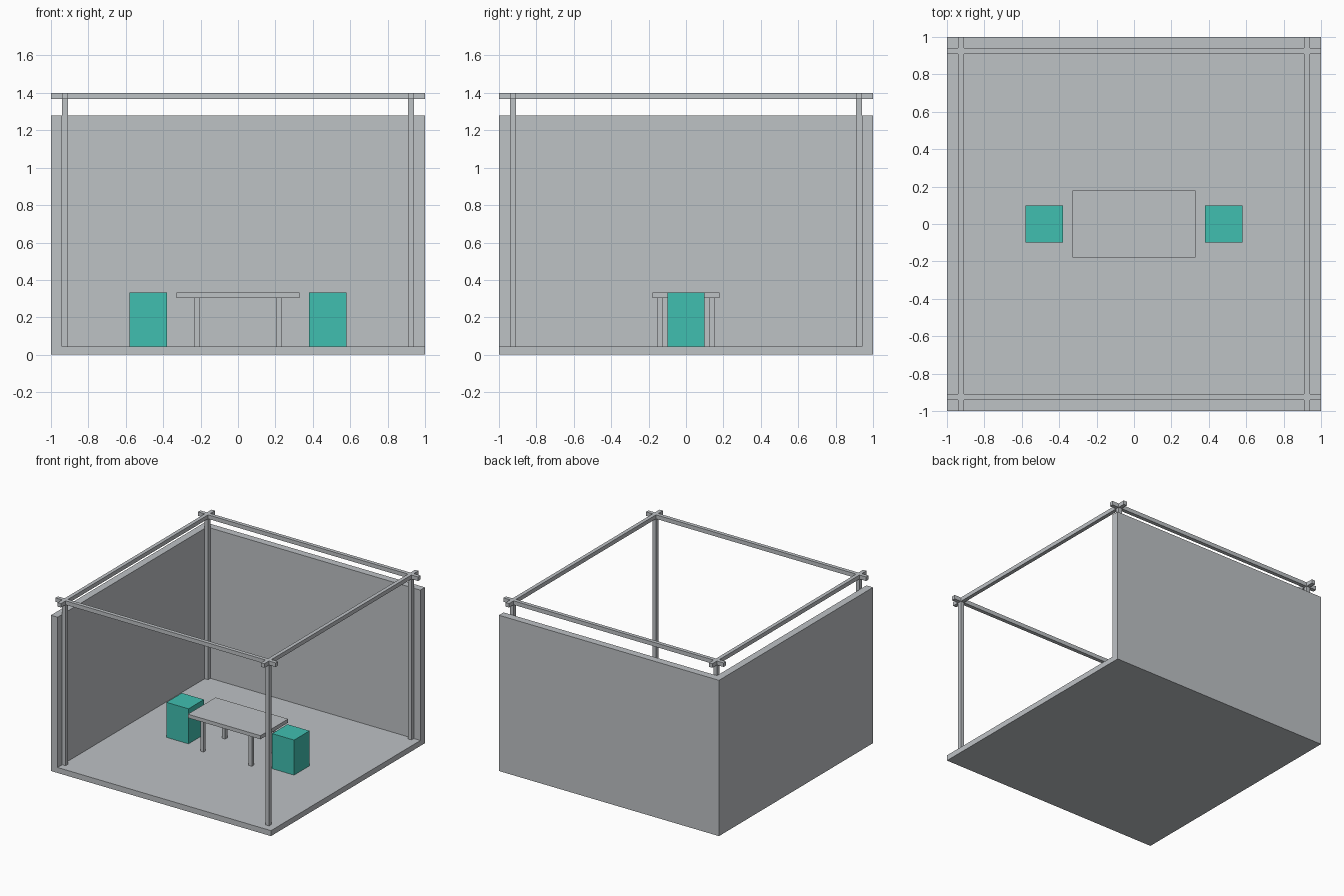
import bpy, bmesh, math

if "Cube" in bpy.data.objects:
    bpy.data.objects.remove(bpy.data.objects["Cube"])


def material(name, rgb):
    m = bpy.data.materials.new(name)
    m.diffuse_color = (*rgb, 1.0)
    m.use_nodes = True
    m.node_tree.nodes["Principled BSDF"].inputs["Base Color"].default_value = m.diffuse_color
    return m


GREY = material("light_grey", (0.515, 0.539, 0.56))
TEAL = material("teal", (0.051, 0.521, 0.434))


def finish(bm, name, mat):
    bmesh.ops.recalc_face_normals(bm, faces=bm.faces)
    me = bpy.data.meshes.new(name)
    bm.to_mesh(me)
    bm.free()
    me.materials.append(mat)
    ob = bpy.data.objects.new(name, me)
    bpy.context.collection.objects.link(ob)
    return ob


def box(name, mat, x, y, z):
    """Box from (min, max) ranges."""
    bm = bmesh.new()
    bmesh.ops.create_cube(bm, size=1)
    for v in bm.verts:
        v.co = [r[0] if c < 0 else r[1] for c, r in zip(v.co, (x, y, z))]
    return finish(bm, name, mat)


def cells(name, mat, xs, ys, zs, filled):
    """Clean single skin around the filled cells of an uneven grid."""
    axes = (xs, ys, zs)

    def solid(c):
        if any(i < 0 or i >= len(a) - 1 for i, a in zip(c, axes)):
            return False
        return filled(*c)

    bm = bmesh.new()
    for i in range(len(xs) - 1):
        for j in range(len(ys) - 1):
            for k in range(len(zs) - 1):
                c = (i, j, k)
                if not solid(c):
                    continue
                for ax in range(3):
                    for d in (0, 1):
                        n = list(c)
                        n[ax] += 2 * d - 1
                        if solid(n):
                            continue
                        quad = []
                        for a, b in ((0, 0), (1, 0), (1, 1), (0, 1)):
                            p = list(c)
                            p[ax] += d
                            p[(ax + 1) % 3] += a
                            p[(ax + 2) % 3] += b
                            quad.append(bm.verts.new([axes[q][p[q]] for q in range(3)]))
                        bm.faces.new(quad if d else quad[::-1])
    bmesh.ops.remove_doubles(bm, verts=bm.verts, dist=1e-5)
    bmesh.ops.dissolve_limit(bm, angle_limit=math.radians(1),
                             verts=bm.verts, edges=bm.edges)
    return finish(bm, name, mat)


FLOOR, WALL_TOP, TOP = 0.045, 1.28, 1.40

# Floor with left and back walls, one solid
cells("room_shell", GREY, [-1, -0.94, 1], [-1, 0.94, 1], [0, FLOOR, WALL_TOP],
      lambda i, j, k: k == 0 or i == 0 or j == 1)

# Four posts joined to the crossing roof beams
g = [-1, -0.94, -0.909, 0.909, 0.94, 1]
rail = (1, 3)
cells("roof_frame", GREY, g, g, [FLOOR, 1.367, TOP],
      lambda i, j, k: (i in rail and j in rail) or (k == 1 and (i in rail or j in rail)))

# Table
box("table_top", GREY, (-0.33, 0.33), (-0.18, 0.18), (0.303, 0.333))
for sx, side in ((-1, "left"), (1, "right")):
    for sy, end in ((-1, "front"), (1, "back")):
        cx, cy = sx * 0.219, sy * 0.14
        box(f"table_leg_{end}_{side}", GREY, (cx - 0.014, cx + 0.014),
            (cy - 0.014, cy + 0.014), (FLOOR, 0.303))
    # Block stool at each end of the table
    box(f"stool_{side}", TEAL, (sx * 0.48 - 0.1, sx * 0.48 + 0.1),
        (-0.1, 0.1), (FLOOR, 0.333))
